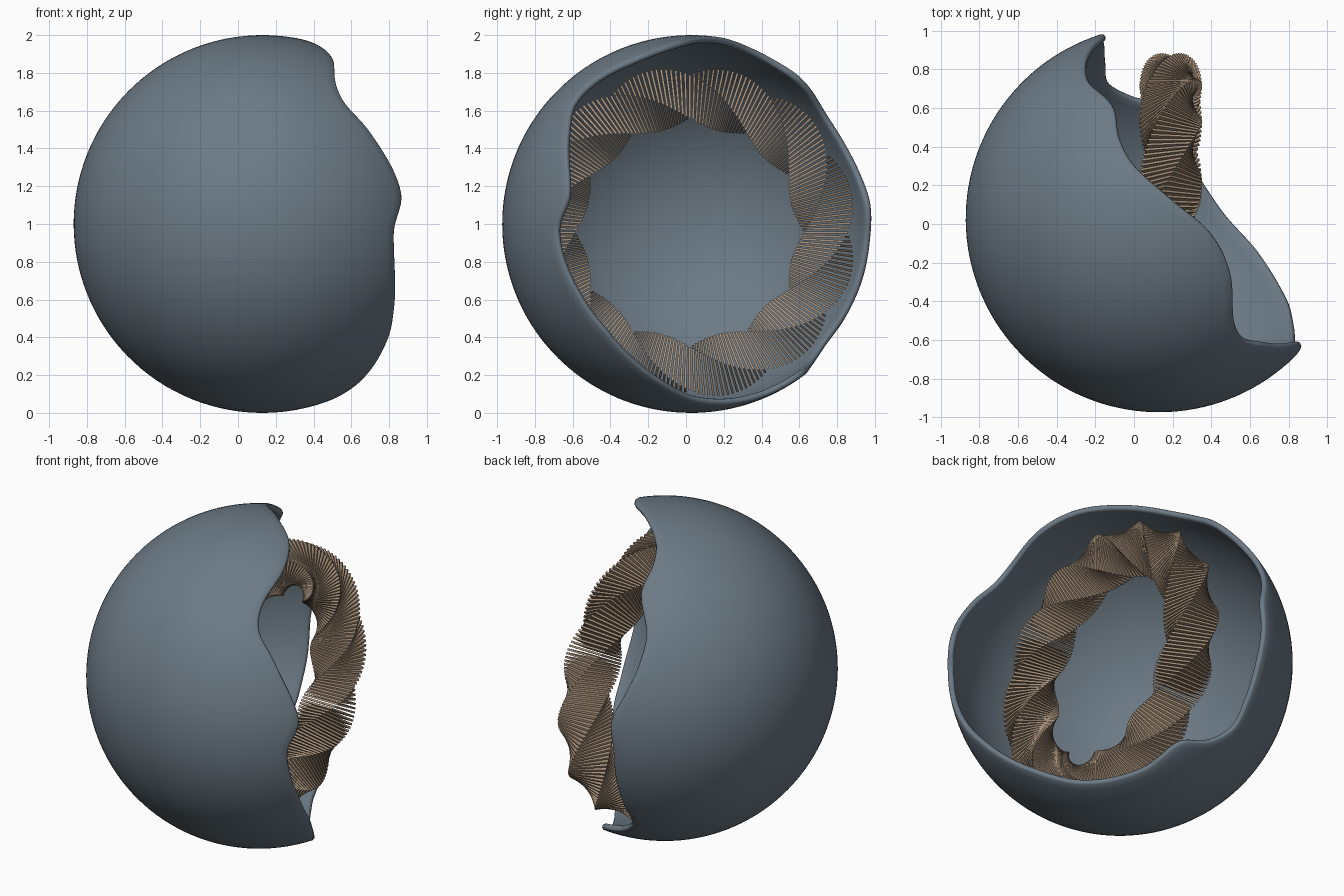
import bpy, bmesh, math
from mathutils import Vector, Matrix

if "Cube" in bpy.data.objects:
    bpy.data.objects.remove(bpy.data.objects["Cube"])


def material(name, rgb):
    m = bpy.data.materials.new(name)
    m.diffuse_color = (*rgb, 1)
    m.use_nodes = True
    m.node_tree.nodes["Principled BSDF"].inputs["Base Color"].default_value = m.diffuse_color
    return m


def make_object(name, bm, mat):
    bmesh.ops.recalc_face_normals(bm, faces=bm.faces)
    me = bpy.data.meshes.new(name)
    bm.to_mesh(me)
    bm.free()
    me.materials.append(mat)
    ob = bpy.data.objects.new(name, me)
    bpy.context.collection.objects.link(ob)
    return ob


slate = material("slate blue", (0.150, 0.195, 0.235))
tan = material("warm tan", (0.40, 0.29, 0.20))

# Wavy rim: height along the opening axis against angle around it (degrees)
RIM = [(-5, .25), (6, .262), (16, .18), (25, .11), (36, .065), (51, .105), (62, .045),
       (72, .035), (87, .107), (102, .187), (116, .166), (131, .05), (140, .04),
       (150, .133), (170, .28), (183, .215), (208, .30), (220, .34), (243, .346),
       (262, .30), (285, .30), (301, .34), (309, .22), (319, .15), (329, .19), (342, .235)]


def rim(a):
    """Smooth periodic curve through the rim points."""
    n = len(RIM)

    def pt(i):
        return RIM[i % n][0] + 360 * (i // n), RIM[i % n][1]

    def slope(i):
        (x0, y0), (x1, y1) = pt(i - 1), pt(i + 1)
        return (y1 - y0) / (x1 - x0)
    a = (a + 5) % 360 - 5
    i = max(k for k in range(n) if RIM[k][0] <= a + 1e-9)
    (x0, y0), (x1, y1) = pt(i), pt(i + 1)
    d = x1 - x0
    t = (a - x0) / d
    return ((2*t**3 - 3*t*t + 1) * y0 + (t**3 - 2*t*t + t) * d * slope(i)
            + (3*t*t - 2*t**3) * y1 + (t**3 - t*t) * d * slope(i + 1))


# Open spherical shell with wall thickness and a rounded rim
centre = Vector((.13, .027, 1))
axis, side, up = Vector((.848, .53, 0)), Vector((-.53, .848, 0)), Vector((0, 0, 1))
R, WALL, SEG, ROWS = 1.0, .035, 180, 40
bm = bmesh.new()


def shell_point(r, ang, a):
    a = math.radians(a)
    return bm.verts.new(centre + r * (-math.cos(ang) * axis + math.sin(ang)
                        * (math.cos(a) * side + math.sin(a) * up)))


columns = []
for s in range(SEG):
    a = 360 * s / SEG
    end = math.acos(-rim(a)) - .012
    col = [shell_point(R, end * k / ROWS, a) for k in range(1, ROWS + 1)]
    for q in (45, 90, 135):
        q = math.radians(q)
        col.append(shell_point(R - WALL / 2 + math.cos(q) * WALL / 2,
                               end + .014 * math.sin(q), a))
    col += [shell_point(R - WALL, end * k / ROWS, a) for k in range(ROWS, 0, -1)]
    columns.append(col)
poles = [shell_point(R, 0, 0), shell_point(R - WALL, 0, 0)]
for s in range(SEG):
    c, d = columns[s], columns[(s + 1) % SEG]
    for k in range(len(c) - 1):
        bm.faces.new((c[k], c[k + 1], d[k + 1], d[k]))
    bm.faces.new((poles[0], c[0], d[0]))
    bm.faces.new((poles[1], d[-1], c[-1]))
for f in bm.faces:
    f.smooth = True
make_object("wavy_shell", bm, slate)

# Ring of thin square plates making three full twists
ring_centre = Vector((.19, .02, .955))
COUNT, MAJOR, SIZE, THICK, TURNS = 216, .72, .23, .012, 3
bm = bmesh.new()
for i in range(COUNT):
    a = 2 * math.pi * i / COUNT
    out = Vector((0, math.cos(a), math.sin(a)))
    along = Vector((0, -math.sin(a), math.cos(a)))
    phi = -TURNS * a
    u = out * math.cos(phi) + Vector((1, 0, 0)) * math.sin(phi)
    v = along.cross(u)
    p = ring_centre + out * MAJOR
    m = Matrix((u * SIZE, v * SIZE, along * THICK)).transposed().to_4x4()
    bmesh.ops.create_cube(bm, size=1, matrix=Matrix.Translation(p) @ m)
make_object("twisted_plate_ring", bm, tan)
